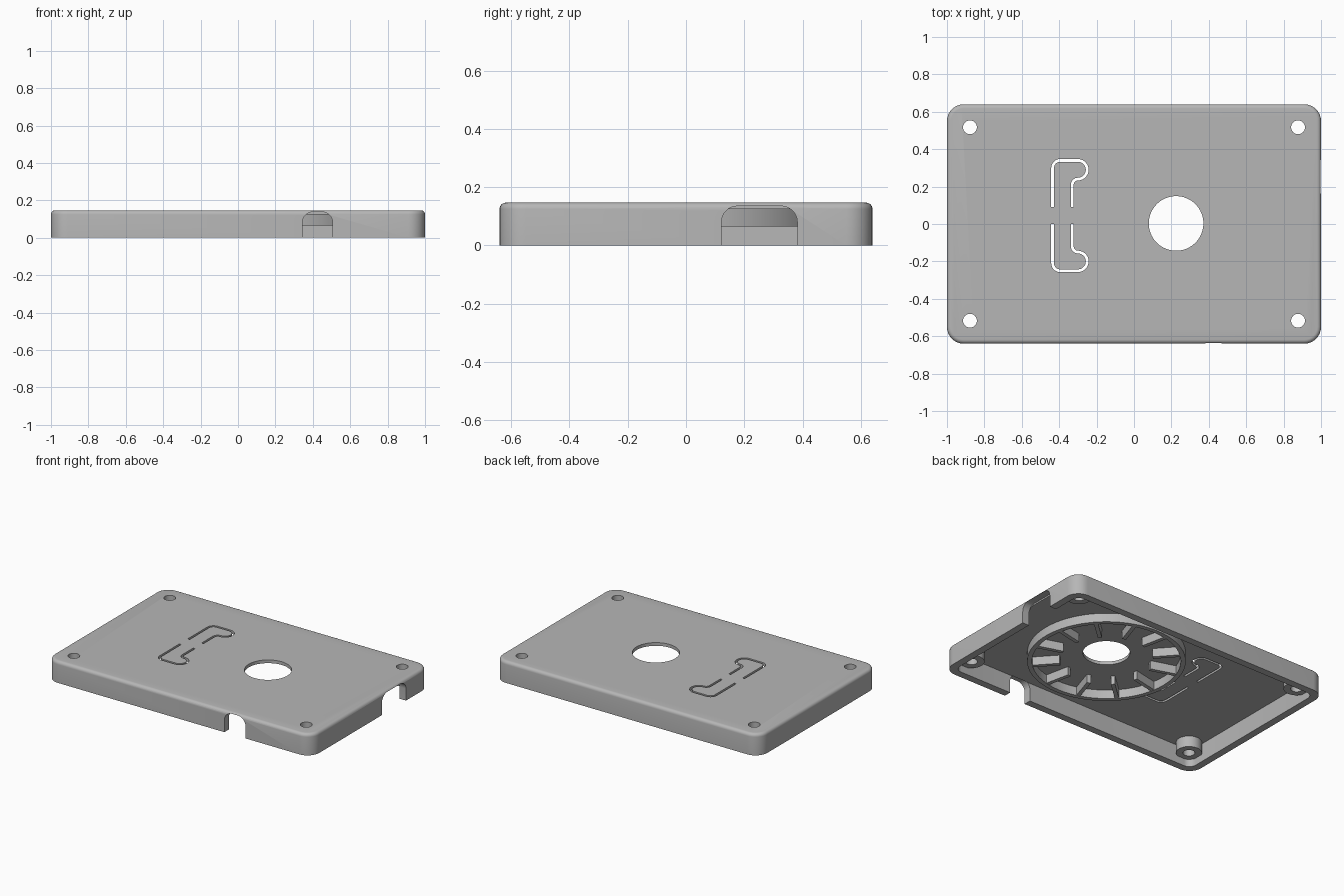
import bpy, bmesh, math
from math import sin, cos, pi, radians
from mathutils import Vector

cube = bpy.data.objects.get("Cube")
if cube:
    bpy.data.objects.remove(cube, do_unlink=True)

HX, HY, TOP, CEIL, WALL = 1.0, 0.64, 0.147, 0.125, 0.05

grey = bpy.data.materials.new("plain grey")
grey.use_nodes = True
colour = (0.47, 0.47, 0.47, 1)
grey.diffuse_color = colour
grey.node_tree.nodes["Principled BSDF"].inputs["Base Color"].default_value = colour


def arc(cx, cy, r, a0, a1, n=8):
    """Points along an arc, angles in degrees."""
    angles = [radians(a0 + (a1 - a0) * i / n) for i in range(n + 1)]
    return [(cx + r * cos(a), cy + r * sin(a)) for a in angles]


def rounded_rect(hx, hy, r):
    pts = []
    for k, (sx, sy) in enumerate([(1, 1), (-1, 1), (-1, -1), (1, -1)]):
        pts += arc(sx * (hx - r), sy * (hy - r), r, 90 * k, 90 * k + 90)
    return pts


def circle(cx, cy, r, n=48):
    return arc(cx, cy, r, 0, 360, n)[:-1]


def loft(name, rings, closed=False):
    """Skin rings of 3D points; cap the ends, or join them for a tube."""
    bm = bmesh.new()
    loops = [[bm.verts.new(p) for p in ring] for ring in rings]
    n = len(loops[0])
    pairs = list(zip(loops, loops[1:]))
    if closed:
        pairs.append((loops[-1], loops[0]))
    else:
        bm.faces.new(loops[0])
        bm.faces.new(loops[-1])
    for a, b in pairs:
        for i in range(n):
            j = (i + 1) % n
            bm.faces.new((a[i], a[j], b[j], b[i]))
    bmesh.ops.recalc_face_normals(bm, faces=bm.faces)
    mesh = bpy.data.meshes.new(name)
    bm.to_mesh(mesh)
    bm.free()
    mesh.materials.append(grey)
    obj = bpy.data.objects.new(name, mesh)
    bpy.context.collection.objects.link(obj)
    return obj


def level(pts, z):
    return [(x, y, z) for x, y in pts]


def prism(name, pts, z0, z1):
    return loft(name, [level(pts, z0), level(pts, z1)])


def tube(name, x, y, r_out, r_in, z0, z1, n=48):
    o, i = circle(x, y, r_out, n), circle(x, y, r_in, n)
    return loft(name, [level(o, z0), level(o, z1), level(i, z1), level(i, z0)], True)


def ribbon(path, w):
    """Outline of a strip of width w along an open path."""
    left, right = [], []
    for i, p in enumerate(path):
        a, b = Vector(path[max(i - 1, 0)]), Vector(path[min(i + 1, len(path) - 1)])
        t = (b - a).normalized()
        off = Vector((-t.y, t.x)) * w / 2
        left.append(tuple(Vector(p) + off))
        right.append(tuple(Vector(p) - off))
    return left + right[::-1]


def smooth(obj):
    bpy.ops.object.select_all(action='DESELECT')
    obj.select_set(True)
    bpy.context.view_layer.objects.active = obj
    bpy.ops.object.shade_smooth_by_angle(angle=radians(30))


# Outer body with a rounded top edge
FILLET, CORNER = 0.022, 0.09
rings = [level(rounded_rect(HX, HY, CORNER), 0)]
for i in range(6):
    a = pi / 2 * i / 5
    d = FILLET * (1 - cos(a))
    rings.append(level(rounded_rect(HX - d, HY - d, CORNER - d),
                       TOP - FILLET + FILLET * sin(a)))
lid = loft("lid_shell", rings)

# Hollow underside
cutters = [prism("cavity", rounded_rect(HX - WALL, HY - WALL, CORNER - 0.04), -0.1, CEIL)]

# Screw holes and fan opening
screws = [(sx * 0.877, sy * 0.517) for sx in (-1, 1) for sy in (-1, 1)]
FAN = (0.225, 0.003)
cutters += [prism("screw_cut", circle(x, y, 0.037, 32), -0.1, 0.3) for x, y in screws]
cutters.append(prism("fan_cut", circle(*FAN, 0.146, 64), -0.1, 0.3))

# Slots around the two flexible buttons, mirrored about their middle line
MID = 0.045
path = [(-0.435, 0.09)] + arc(-0.395, 0.30, 0.04, 180, 90) \
    + arc(-0.30, 0.29, 0.05, 90, -90, 14) \
    + arc(-0.30, 0.21, 0.03, 90, 180)[1:] + [(-0.33, 0.09)]
for flip in (False, True):
    p = [(x, 2 * MID - y) for x, y in path] if flip else path
    cutters.append(prism("slot_cut", ribbon(p, 0.015), 0.05, 0.3))


# Arched connector openings in the front and right walls
def arch(c, half, top, r):
    return [(c - half, -0.1), (c + half, -0.1)] \
        + arc(c + half - r, top - r, r, 0, 90) + arc(c - half + r, top - r, r, 90, 180)


profile = arch(0.425, 0.08, 0.138, 0.055)
cutters.append(loft("front_port_cut", [[(u, y, v) for u, v in profile]
                                       for y in (-0.8, -HY + WALL + 0.002)]))
profile = arch(0.252, 0.13, 0.135, 0.055)
cutters.append(loft("side_port_cut", [[(x, u, v) for u, v in profile]
                                      for x in (HX - WALL - 0.002, 1.2)]))

for c in cutters:
    c.hide_render = True
    m = lid.modifiers.new(c.name, 'BOOLEAN')
    m.operation, m.solver, m.object = 'DIFFERENCE', 'EXACT', c
bpy.context.view_layer.update()
result = bpy.data.meshes.new_from_object(
    lid.evaluated_get(bpy.context.evaluated_depsgraph_get()))
lid.modifiers.clear()
lid.data = result
for c in cutters:
    bpy.data.objects.remove(c, do_unlink=True)
smooth(lid)

# Screw bosses
for x, y in screws:
    smooth(tube("screw_boss", x, y, 0.08, 0.037, 0.05, CEIL + 0.005, 32))

# Fan ring and its radial fins
RIM = 0.065
smooth(tube("fan_ring", *FAN, 0.49, 0.46, RIM, CEIL + 0.005, 72))
for k in range(12):
    a = radians(12 + 30 * k)
    d = Vector((cos(a), sin(a)))
    line = [tuple(Vector(FAN) + d * r) for r in (0.29, 0.47)]
    prism("fan_fin", ribbon(line, 0.026), RIM + 0.002, CEIL + 0.005)
